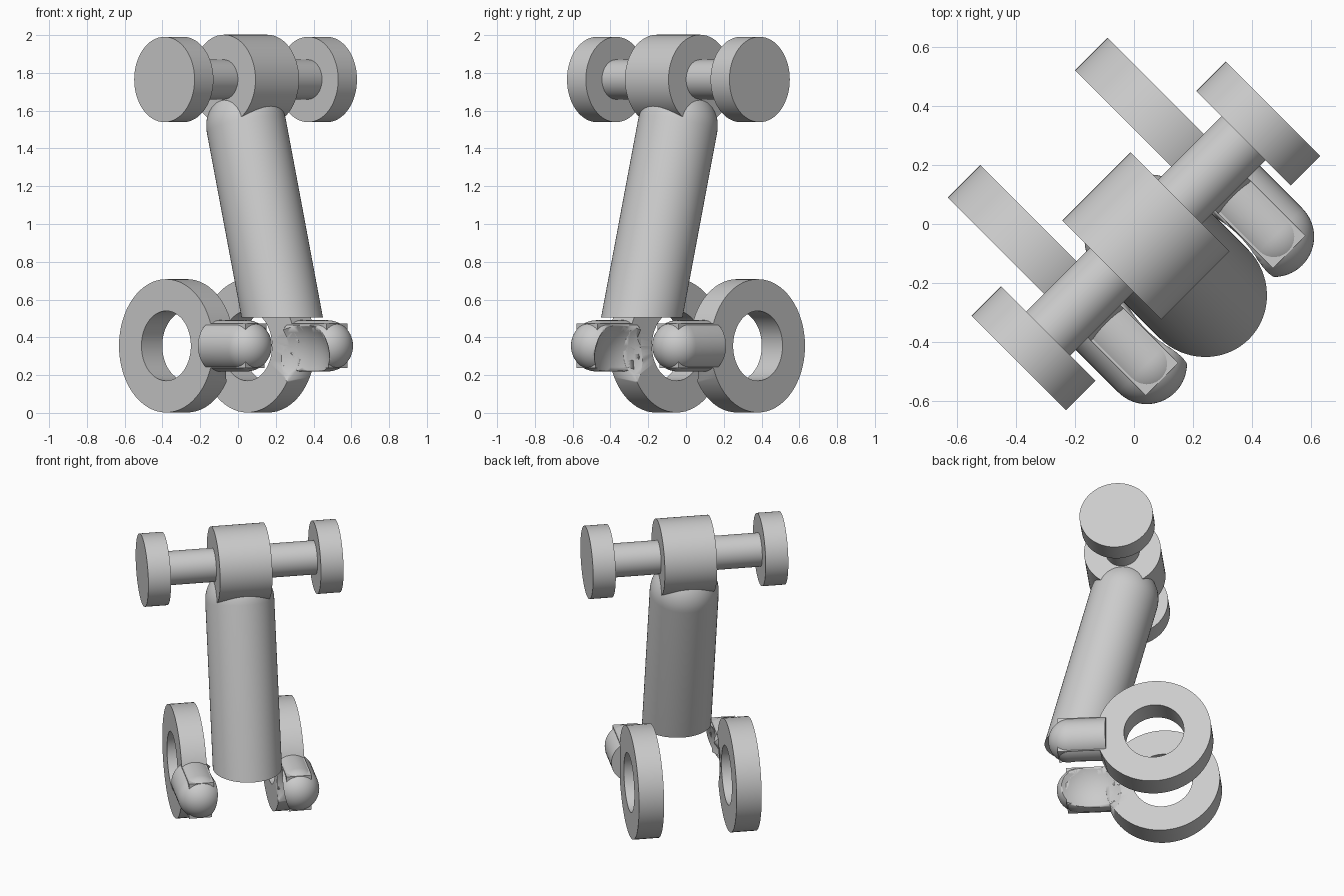
import bpy, bmesh, math
from mathutils import Matrix, Vector

if "Cube" in bpy.data.objects:
    bpy.data.objects.remove(bpy.data.objects["Cube"])

TURN = Matrix.Rotation(math.radians(45), 4, 'Z')   # whole model is turned 45 degrees
STEEL = bpy.data.materials.new("light_grey")
STEEL.diffuse_color = (0.6, 0.6, 0.6, 1)
STEEL.use_nodes = True
STEEL.node_tree.nodes["Principled BSDF"].inputs["Base Color"].default_value = STEEL.diffuse_color


def finish(name, bm, cutter=None):
    bmesh.ops.remove_doubles(bm, verts=bm.verts, dist=1e-5)
    bmesh.ops.recalc_face_normals(bm, faces=bm.faces)
    bm.transform(TURN)
    me = bpy.data.meshes.new(name)
    bm.to_mesh(me)
    bm.free()
    me.materials.append(STEEL)
    ob = bpy.data.objects.new(name, me)
    bpy.context.collection.objects.link(ob)
    bpy.ops.object.select_all(action='DESELECT')
    bpy.context.view_layer.objects.active = ob
    ob.select_set(True)
    bpy.ops.object.shade_smooth_by_angle(angle=math.radians(35))
    if cutter:
        mod = ob.modifiers.new("hollow", 'BOOLEAN')
        mod.operation = 'DIFFERENCE'
        mod.solver = 'EXACT'
        mod.object = cutter
    return ob


def lathe(profile, origin, axis, closed=False, steps=64):
    """Revolve (radius, height) points around an axis through origin."""
    bm = bmesh.new()
    vs = [bm.verts.new((r, 0, h)) for r, h in profile]
    es = [bm.edges.new(p) for p in zip(vs, vs[1:])]
    if closed:
        es.append(bm.edges.new((vs[-1], vs[0])))
    bmesh.ops.spin(bm, geom=vs + es, cent=(0, 0, 0), axis=(0, 0, 1),
                   angle=2 * math.pi, steps=steps, use_merge=True)
    bmesh.ops.remove_doubles(bm, verts=bm.verts, dist=1e-5)
    rot = Vector(axis).to_track_quat('Z', 'Y').to_matrix().to_4x4()
    bm.transform(Matrix.Translation(origin) @ rot)
    return bm


def rod(r, h0, h1):
    return [(0, h0), (r, h0), (r, h1), (0, h1)]


def dome(r, h, n=14):
    return [(r * math.cos(a), h + r * math.sin(a))
            for a in (i * math.pi / 2 / n for i in range(n))] + [(0, h + r)]


# Cross axle with central hub and end discs
TOP = (0, -0.057, 1.765)
X = (1, 0, 0)
finish("hub", lathe(rod(0.237, -0.163, 0.163), TOP, X))
finish("axle", lathe(rod(0.105, -0.5, 0.5), TOP, X))
for side, label in ((-1, "left"), (1, "right")):
    finish(label + "_disc", lathe(rod(0.226, 0.467, 0.608), TOP, (side, 0, 0)))

# Leaning column: domed top, level cut at the bottom
bm = lathe([(0, -1.3), (0.212, -1.3)] + dome(0.212, 0), (0, -0.062, 1.52), (0, 0.265, 1))
cut = bmesh.ops.bisect_plane(bm, geom=bm.verts[:] + bm.edges[:] + bm.faces[:],
                             plane_co=(0, 0, 0.505), plane_no=(0, 0, -1), clear_outer=True)
bmesh.ops.holes_fill(bm, edges=[e for e in bm.edges if e.is_boundary], sides=0)
finish("column", bm)

# Hidden ball that hollows the inner sides of the lower parts
bm = bmesh.new()
bmesh.ops.create_uvsphere(bm, u_segments=48, v_segments=24, radius=0.29,
                          matrix=Matrix.Translation((0, -0.28, 0.28)))
ball = finish("clearance_cutter", bm)
ball.hide_render = True
ball.hide_viewport = True

# Lower rings, rounded arms and the square bars inside the arms
for side, label in ((-1, "left"), (1, "right")):
    x = side * 0.304
    finish(label + "_ring",
           lathe([(0.185, -0.078), (0.353, -0.078), (0.353, 0.078), (0.185, 0.078)],
                 (x, 0.156, 0.355), X, closed=True), ball)
    finish(label + "_arm",
           lathe([(0, 0.14), (0.136, 0.14)] + dome(0.136, 0.365),
                 (x, 0, 0.355), (0, -1, 0), steps=48), ball)
    bm = bmesh.new()
    bmesh.ops.create_cube(bm, size=1, matrix=Matrix.Translation((x, -0.274, 0.355))
                          @ Matrix.Diagonal((0.156, 0.328, 0.234, 1)))
    finish(label + "_bar", bm, ball)
